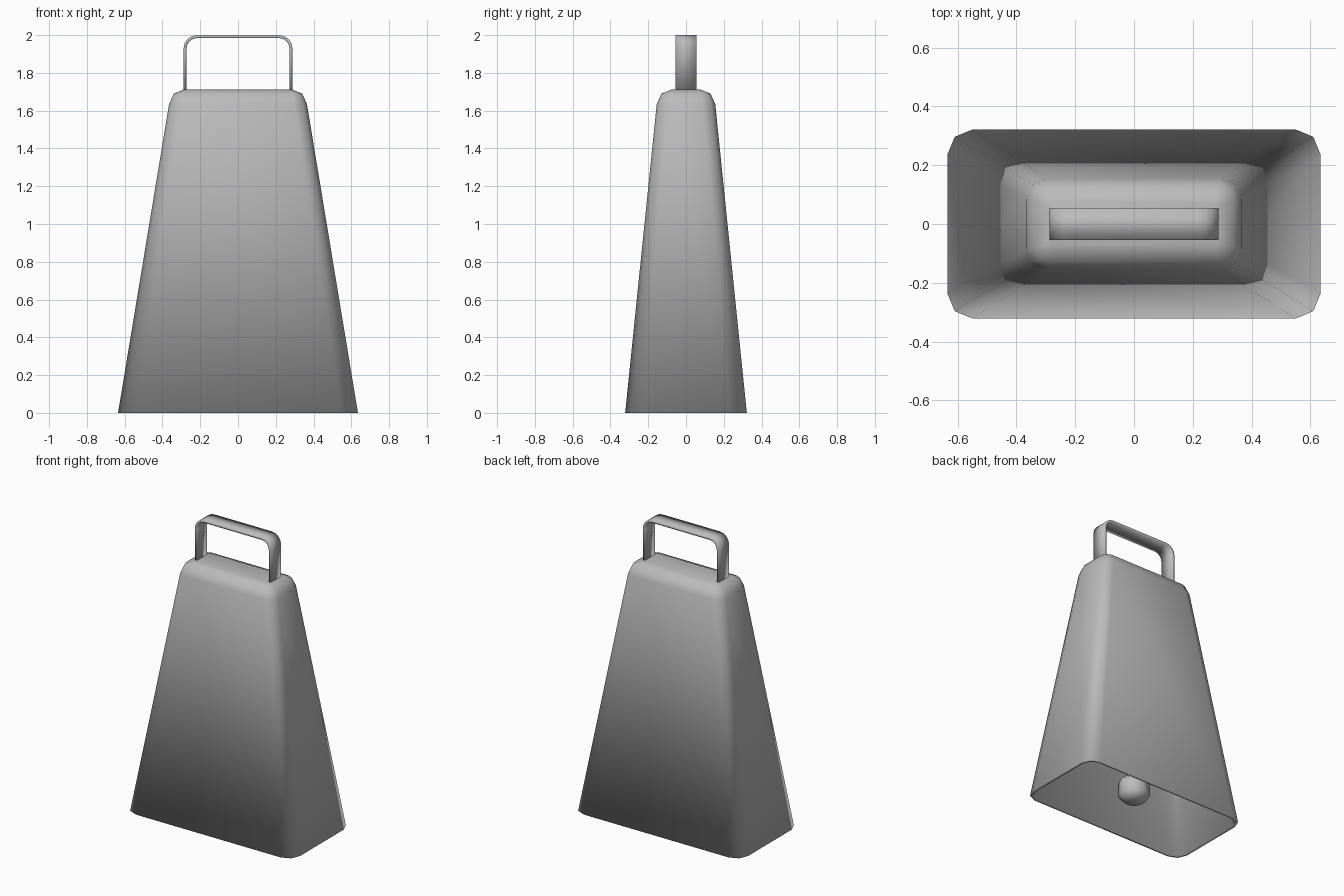
import bpy, bmesh
from math import sin, cos, pi

if "Cube" in bpy.data.objects:
    bpy.data.objects.remove(bpy.data.objects["Cube"])

# Dark grey metal
metal = bpy.data.materials.new("dark_metal")
metal.diffuse_color = (0.5, 0.5, 0.5, 1)
metal.use_nodes = True
metal.node_tree.nodes["Principled BSDF"].inputs["Base Color"].default_value = metal.diffuse_color


def finish(name, bm):
    bmesh.ops.recalc_face_normals(bm, faces=bm.faces)
    for f in bm.faces:
        f.smooth = True
    me = bpy.data.meshes.new(name)
    bm.to_mesh(me)
    bm.free()
    me.materials.append(metal)
    ob = bpy.data.objects.new(name, me)
    bpy.context.collection.objects.link(ob)
    return ob


def rounded_rect(hx, hy, r, seg=2):
    pts = []
    for q, (sx, sy) in enumerate([(1, 1), (-1, 1), (-1, -1), (1, -1)]):
        for i in range(seg + 1):
            a = (q + i / seg) * pi / 2
            pts.append((sx * (hx - r) + r * cos(a), sy * (hy - r) + r * sin(a)))
    return pts


def loft(bm, rings):
    loops = [[bm.verts.new(p) for p in ring] for ring in rings]
    for a, b in zip(loops, loops[1:]):
        n = len(a)
        for i in range(n):
            bm.faces.new((a[i], a[(i + 1) % n], b[(i + 1) % n], b[i]))
    bm.faces.new(loops[0])
    bm.faces.new(loops[-1])


def lathe(name, profile, n=8):
    bm = bmesh.new()
    loft(bm, [[(r * cos(i * 2 * pi / n), r * sin(i * 2 * pi / n), z) for i in range(n)]
              for r, z in profile])
    return finish(name, bm)


# Bell body: hollow tapered shell, outer top to rim, then rim to inner top
t = 0.018
outer = [(0.287, 0.077, 1.712, 0.012), (0.340, 0.130, 1.69, 0.05),
         (0.365, 0.155, 1.635, 0.07), (0.635, 0.322, 0.0, 0.087)]
inner = [(hx - t, hy - t, z - t if z > 1.65 else z, max(r - t, 0.008))
         for hx, hy, z, r in reversed(outer)]
bm = bmesh.new()
loft(bm, [[(x, y, z) for x, y in rounded_rect(hx, hy, r)]
          for hx, hy, z, r in outer + inner])
finish("bell_body", bm)


# Handle: flat strap bent into an arch
def arch(hx, top, r, seg=4):
    right = [(hx, 1.695)] + [(hx - r + r * cos(i / seg * pi / 2),
                              top - r + r * sin(i / seg * pi / 2)) for i in range(seg + 1)]
    return right + [(-x, z) for x, z in reversed(right)]


bm = bmesh.new()
w = 0.055
loft(bm, [[(xo, -w, zo), (xo, w, zo), (xi, w, zi), (xi, -w, zi)]
          for (xo, zo), (xi, zi) in zip(arch(0.288, 2.0, 0.07), arch(0.272, 1.984, 0.054))])
finish("handle", bm)

# Clapper: rod hanging from the crown with a low-poly rounded weight
lathe("clapper_rod", [(0.015, 0.18), (0.015, 1.69)])
lathe("clapper_weight", [(0.06, 0.055), (0.1, 0.09), (0.1, 0.19), (0.06, 0.225)])
